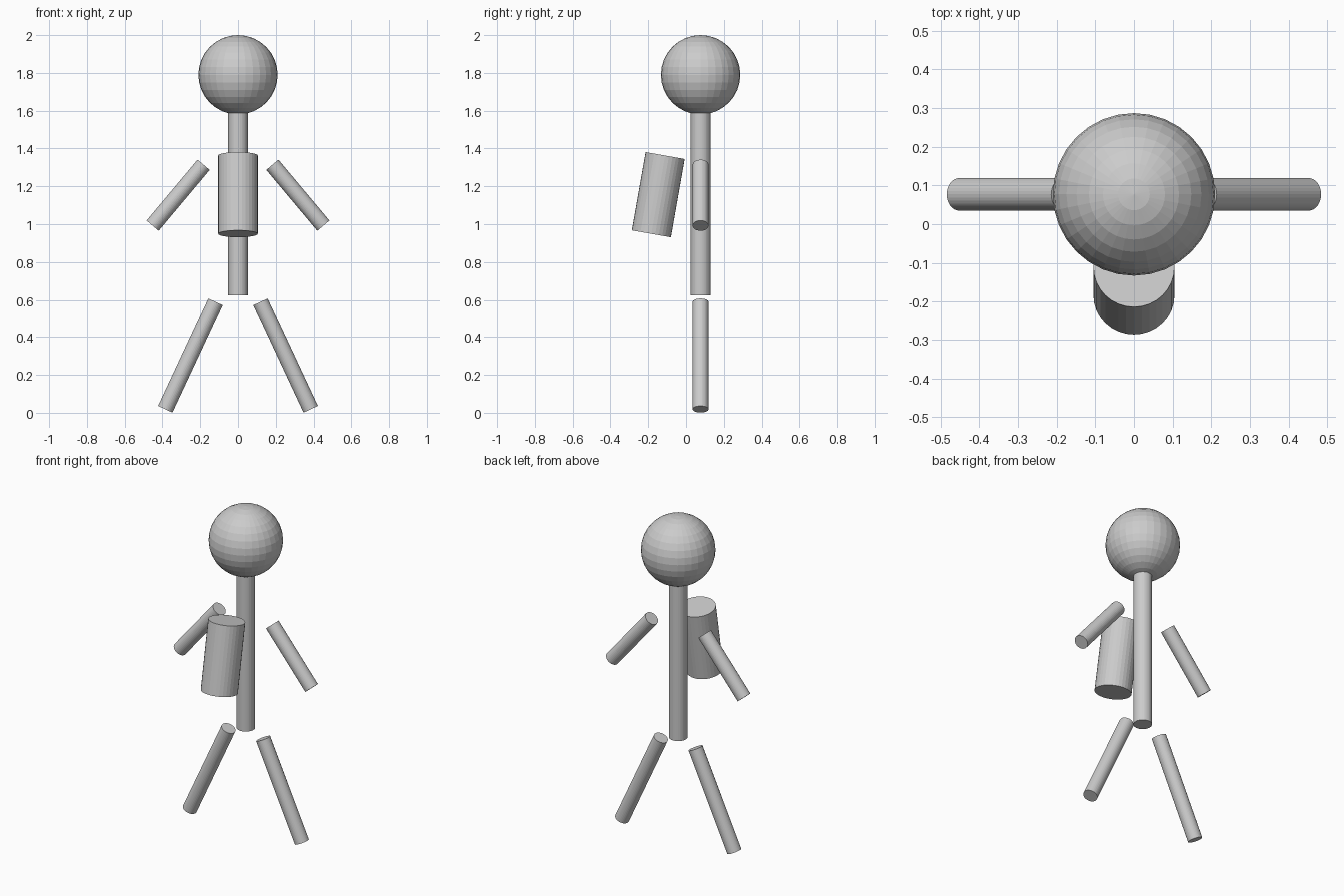
import bpy
from math import radians

if "Cube" in bpy.data.objects:
    bpy.data.objects.remove(bpy.data.objects["Cube"])

Y = 0.077  # depth line shared by head, torso and limbs


def rod(name, radius, length, location, rotation=(0, 0, 0)):
    bpy.ops.mesh.primitive_cylinder_add(
        vertices=32, radius=radius, depth=length, location=location,
        rotation=[radians(a) for a in rotation])
    bpy.context.object.name = name


# Head
bpy.ops.mesh.primitive_uv_sphere_add(
    segments=32, ring_count=16, radius=0.21, location=(0, Y, 1.79))
bpy.context.object.name = "head"

# Torso, running up into the head
rod("torso", 0.0525, 1.05, (0, Y, 1.15))

# Tilted pack in front of the torso
rod("pack", 0.105, 0.42, (0, -0.147, 1.156), (-10, 0, 0))

# Arms and legs, splayed outwards on both sides
for side, s in (("left", -1), ("right", 1)):
    rod(side + "_arm", 0.042, 0.42, (s * 0.317, Y, 1.153), (0, -40 * s, 0))
    rod(side + "_leg", 0.042, 0.63, (s * 0.252, Y, 0.304), (0, -25 * s, 0))
